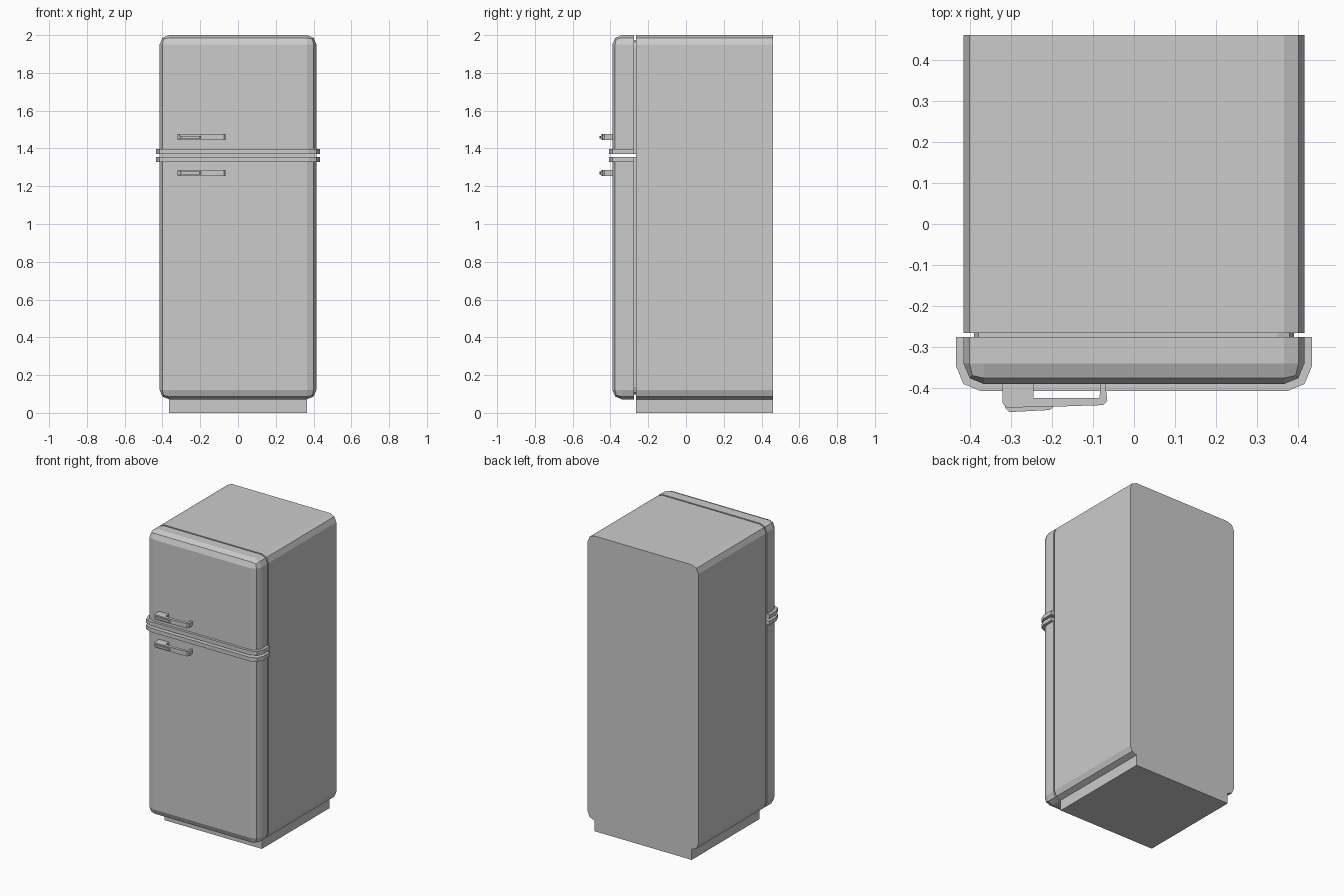
import bpy, bmesh

if "Cube" in bpy.data.objects:
    bpy.data.objects.remove(bpy.data.objects["Cube"])


def finish(name, bm):
    bmesh.ops.recalc_face_normals(bm, faces=bm.faces)
    mesh = bpy.data.meshes.new(name)
    bm.to_mesh(mesh)
    bm.free()
    obj = bpy.data.objects.new(name, mesh)
    bpy.context.collection.objects.link(obj)
    return obj


def box(name, lo, hi, pick=None, radius=0.05, segments=2):
    """Box between two corners; edges chosen by pick(mid, direction) are rounded."""
    bm = bmesh.new()
    bmesh.ops.create_cube(bm, size=1)
    for v in bm.verts:
        v.co = [lo[i] if v.co[i] < 0 else hi[i] for i in range(3)]
    if pick:
        edges = [e for e in bm.edges
                 if pick((e.verts[0].co + e.verts[1].co) / 2,
                         e.verts[1].co - e.verts[0].co)]
        bmesh.ops.bevel(bm, geom=edges, offset=radius, segments=segments,
                        profile=0.5, affect='EDGES')
    return finish(name, bm)


def slab(name, outline, z, half):
    """Extrude an x,y outline vertically, centred on z."""
    bm = bmesh.new()
    face = bm.faces.new([bm.verts.new((x, y, z - half)) for x, y in outline])
    ext = bmesh.ops.extrude_face_region(bm, geom=[face])
    for v in ext['geom']:
        if isinstance(v, bmesh.types.BMVert):
            v.co.z += 2 * half
    return finish(name, bm)


W, FRONT, DOOR_BACK, BODY_FRONT, BACK = 0.415, -0.39, -0.275, -0.265, 0.46
BOTTOM, TOP = 0.072, 2.0


def along_y(mid, d):
    return abs(d.y) > 1e-4


def front_upright(mid, d):
    return abs(d.z) > 1e-4 and mid.y < -0.36


# Cabinet and plinth
box("cabinet", (-W, BODY_FRONT, BOTTOM), (W, BACK, TOP), along_y)
box("plinth", (-0.365, BODY_FRONT, 0), (0.365, BACK, BOTTOM + 0.002))

# Handle outlines seen from above
grip = [(-0.32, -0.388), (-0.32, -0.436), (-0.31, -0.447), (-0.20, -0.445),
        (-0.075, -0.441), (-0.065, -0.431), (-0.070, -0.388), (-0.081, -0.388),
        (-0.084, -0.424), (-0.245, -0.424), (-0.245, -0.388)]
button = [(-0.316, -0.44), (-0.312, -0.45), (-0.303, -0.458), (-0.205, -0.453),
          (-0.19, -0.44)]

# Doors with gasket, trim band and handle: bottom, top, trim range, handle height
for label, z0, z1, t0, t1, hz in (("lower", BOTTOM, 1.355, 1.328, 1.355, 1.27),
                                  ("upper", 1.371, TOP, 1.371, 1.398, 1.46)):
    flat_z = z1 if label == "lower" else z0

    def door_edges(mid, d):
        return abs(mid.y - DOOR_BACK) > 1e-4 and abs(mid.z - flat_z) > 1e-4

    box(label + "_door", (-W, FRONT, z0), (W, DOOR_BACK, z1), door_edges)

    g0 = z0 + (0.025 if label == "lower" else 0)
    g1 = z1 - (0.025 if label == "upper" else 0)
    outer_sign = -1 if label == "lower" else 1
    box(label + "_gasket", (-0.39, DOOR_BACK - 0.002, g0),
        (0.39, BODY_FRONT + 0.002, g1),
        lambda m, d: along_y(m, d) and (m.z - (g0 + g1) / 2) * outer_sign > 0, 0.04)

    box(label + "_trim_band", (-0.433, -0.407, t0), (0.433, DOOR_BACK, t1),
        front_upright, 0.06)

    slab(label + "_handle", grip, hz, 0.0155)
    slab(label + "_handle_button", button, hz, 0.007)
